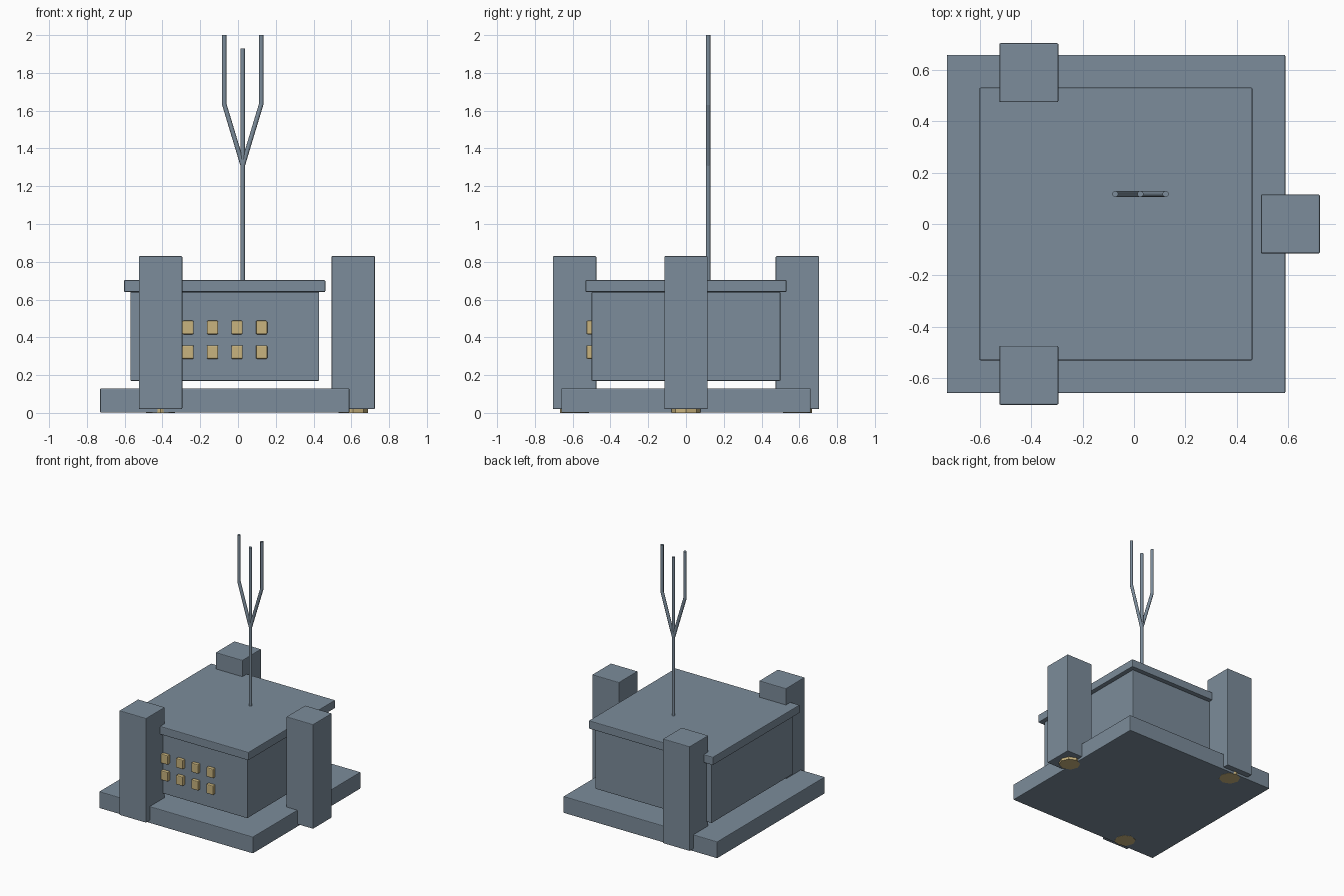
import bpy
import math
from mathutils import Vector

if "Cube" in bpy.data.objects:
    bpy.data.objects.remove(bpy.data.objects["Cube"])


def material(name, rgb):
    m = bpy.data.materials.new(name)
    m.diffuse_color = (*rgb, 1)
    m.use_nodes = True
    m.node_tree.nodes["Principled BSDF"].inputs["Base Color"].default_value = m.diffuse_color
    return m


SLATE = material("slate_grey", (0.2, 0.262, 0.325))
GOLD = material("pale_gold", (0.58, 0.455, 0.21))


def box(name, x, y, z, mat=SLATE, bevel=0.005):
    """Bevelled box given by its (min, max) extents."""
    ext = (x, y, z)
    bpy.ops.mesh.primitive_cube_add(size=1, location=[(a + b) / 2 for a, b in ext])
    ob = bpy.context.object
    ob.name = name
    ob.scale = [b - a for a, b in ext]
    bpy.ops.object.transform_apply(location=False, rotation=False, scale=True)
    mod = ob.modifiers.new("soft_edges", "BEVEL")
    mod.width = bevel
    mod.segments = 2
    ob.data.materials.append(mat)
    return ob


def rod(name, start, end, radius, sides=12, mat=SLATE):
    """Cylinder running between two points."""
    a, b = Vector(start), Vector(end)
    bpy.ops.mesh.primitive_cylinder_add(vertices=sides, radius=radius,
                                        depth=(b - a).length, location=(a + b) / 2)
    ob = bpy.context.object
    ob.name = name
    ob.rotation_euler = (b - a).to_track_quat("Z", "Y").to_euler()
    ob.data.materials.append(mat)
    bpy.ops.object.shade_smooth_by_angle(angle=math.radians(35))
    return ob


# Base slab, raised body and overhanging roof
box("base_slab", (-0.73, 0.59), (-0.66, 0.66), (0.001, 0.13))
box("body", (-0.57, 0.43), (-0.5, 0.5), (0.17, 0.64))
box("roof", (-0.603, 0.462), (-0.532, 0.532), (0.64, 0.703))

# Three pillars, each on a round foot
for label, px, py in (("front", -0.41, -0.59), ("back", -0.41, 0.59), ("right", 0.61, 0)):
    box(label + "_pillar", (px - 0.115, px + 0.115), (py - 0.115, py + 0.115), (0.02, 0.83))
    rod(label + "_foot", (px, py, 0), (px, py, 0.025), 0.077, 8, GOLD)

# Two rows of four windows on the front wall
for row in range(2):
    for col in range(4):
        wx, wz = -0.265 + 0.13 * col, 0.322 + 0.13 * row
        box(f"window_{row}_{col}", (wx - 0.03, wx + 0.03), (-0.527, -0.495),
            (wz - 0.036, wz + 0.036), GOLD, 0.006)

# Three-pronged mast
MX, MY, R = 0.025, 0.117, 0.012
rod("mast", (MX, MY, 0.69), (MX, MY, 1.93), R)
for side, label in ((-1, "left"), (1, "right")):
    tip = MX + side * 0.098
    rod(label + "_prong_lower", (MX, MY, 1.31), (tip, MY, 1.635), R)
    rod(label + "_prong_upper", (tip, MY, 1.63), (tip, MY, 2.0), R)
